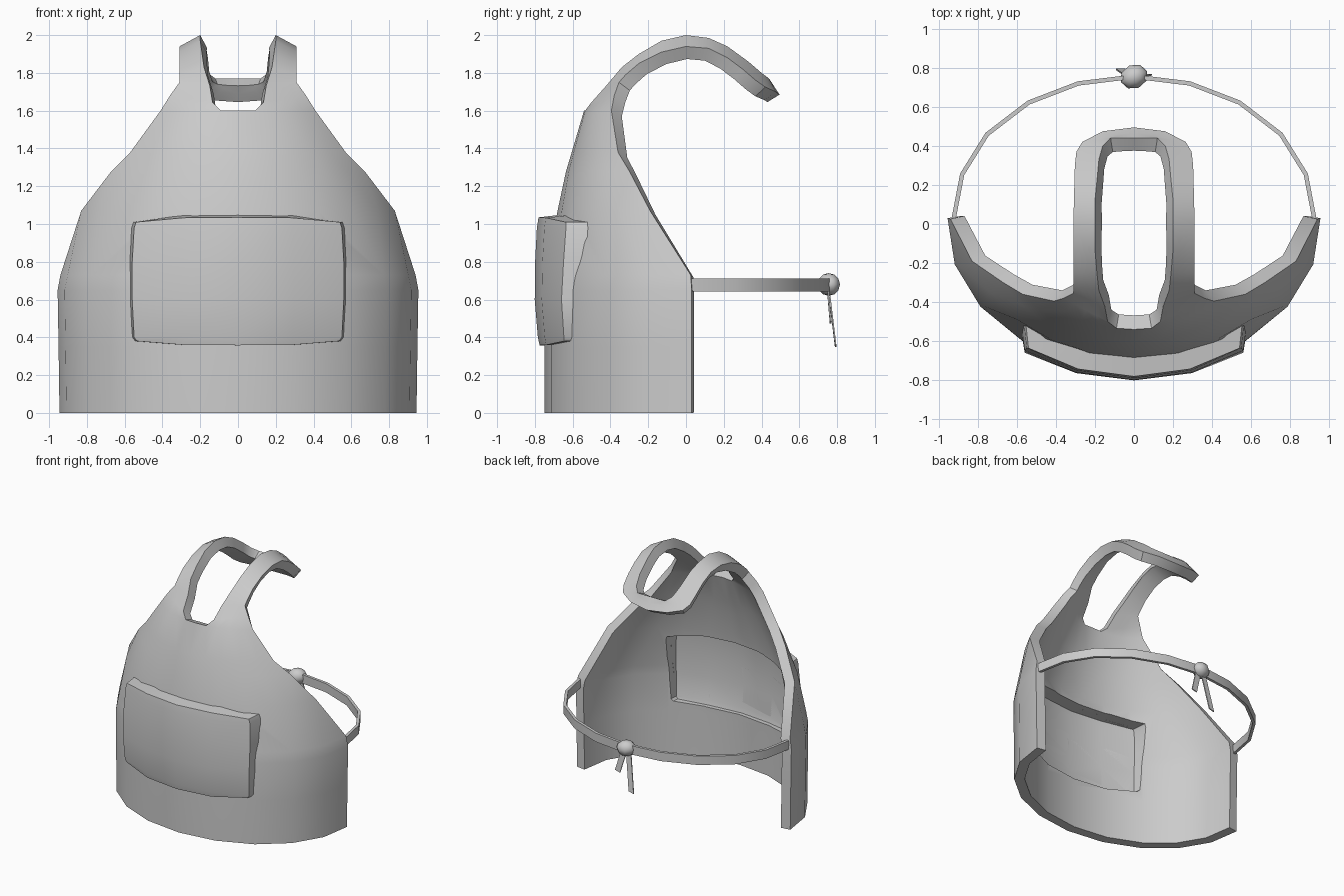
import bpy
from math import sin, cos, acos, sqrt, pi
from mathutils import Vector

if "Cube" in bpy.data.objects:
    bpy.data.objects.remove(bpy.data.objects["Cube"])


def finish(name, verts, faces, mirror=False, thick=0, offset=-1, angle=35):
    me = bpy.data.meshes.new(name)
    me.from_pydata([tuple(v) for v in verts], [], faces)
    ob = bpy.data.objects.new(name, me)
    bpy.context.collection.objects.link(ob)
    bpy.ops.object.select_all(action='DESELECT')
    ob.select_set(True)
    bpy.context.view_layer.objects.active = ob
    if mirror:
        m = ob.modifiers.new("mirror", 'MIRROR')
        m.use_clip = True
        bpy.ops.object.modifier_apply(modifier=m.name)
    if thick:
        s = ob.modifiers.new("thickness", 'SOLIDIFY')
        s.thickness, s.offset, s.use_even_offset = thick, offset, True
        bpy.ops.object.modifier_apply(modifier=s.name)
    bpy.ops.object.shade_smooth_by_angle(angle=angle * pi / 180)
    return ob


def lerp_table(table, z):
    for a, b in zip(table, table[1:]):
        if z <= b[0]:
            t = (z - a[0]) / (b[0] - a[0])
            return [p + (q - p) * t for p, q in zip(a, b)]
    return table[-1]


# Apron body rows: height, edge x, edge y, centre y (each row is part of an ellipse)
ROWS = [(0, .945, .03, -.75), (.35, .95, .03, -.75), (.65, .955, .03, -.745),
        (.73, .94, .025, -.735), (1.07, .83, -.19, -.68), (1.28, .67, -.30, -.635),
        (1.38, .57, -.36, -.605), (1.6, .41, -.395, -.54)]
N = 5


def ellipse(row):
    z, xe, ye, yc = row
    t = acos(ye / yc)
    return t, xe / sin(t), yc


def body_y(x, z):
    t, a, yc = ellipse(lerp_table(ROWS, z))
    return yc * sqrt(max(0, 1 - (x / a) ** 2))


# Neck strap sections: neck-side edge and arm-side edge
STRAP = [((.135, -.50, 1.645), (.36, -.38, 1.68)), ((.15, -.42, 1.735), (.31, -.355, 1.75)),
         ((.18, -.34, 1.83), (.31, -.32, 1.79)), ((.19, -.25, 1.90), (.31, -.25, 1.85)),
         ((.20, -.13, 1.97), (.31, -.13, 1.91)), ((.20, 0, 2.0), (.31, 0, 1.94)),
         ((.20, .12, 1.985), (.308, .12, 1.93)), ((.19, .22, 1.94), (.305, .22, 1.88)),
         ((.18, .33, 1.86), (.303, .30, 1.82)), ((.16, .40, 1.80), (.295, .37, 1.76)),
         ((.12, .44, 1.77), (.265, .42, 1.725)), ((.06, .44, 1.77), (.16, .475, 1.70)),
         ((0, .44, 1.77), (0, .495, 1.685))]

# Apron body with neck strap in one sheet
verts, faces, grid = [], [], []
for row in ROWS:
    t, a, yc = ellipse(row)
    ids = []
    for j in range(N + 1):
        ids.append(len(verts))
        verts.append((a * sin(t * j / N), yc * cos(t * j / N), row[0]))
    grid.append(ids)
for p, q in STRAP:
    ids = [None]
    for j in range(N):
        ids.append(len(verts))
        verts.append(Vector(p).lerp(Vector(q), j / (N - 1)))
    grid.append(ids)
for lo, hi in zip(grid, grid[1:]):
    for j in range(N):
        if hi[j] is not None:
            faces.append((lo[j], lo[j + 1], hi[j + 1], hi[j]))
body = finish("apron_body", verts, faces, mirror=True, thick=.075)

# Pocket sections: height, half width, how far the front stands off the body
POCKET = [(.38, .535, .025), (.40, .55, .035), (.6, .56, .055), (.8, .56, .075),
          (.98, .55, .095), (1.01, .54, .095)]
US = [-1, -.53, 0, .53, 1]


def padded_block(name, shrink, front, back):
    """Block following the body curve; front and back are shifts of its two faces."""
    verts, faces = [], []
    last = len(POCKET) - 1
    n = 2 * len(US)
    for i, (z, w, d) in enumerate(POCKET):
        z = .7 + (z - .7) * (1 - shrink / .32)
        for is_back in (False, True):
            bulge = -.022 if i < 1 else (.04 if is_back else .025) if i == last else 0
            for u in (reversed(US) if is_back else US):
                zz = z + bulge * (1 - u ** 4)
                x = u * (w - shrink + (.015 if is_back else 0))
                verts.append((x, body_y(x, zz) + (back if is_back else front - d), zz))
    for i in range(last):
        for j in range(n):
            k = (j + 1) % n
            faces.append((i * n + j, i * n + k, (i + 1) * n + k, (i + 1) * n + j))
    for j in range(len(US) - 1):
        faces.append((n - 1 - j, n - 2 - j, j + 1, j))
        b = last * n
        faces.append((b + j, b + j + 1, b + n - 2 - j, b + n - 1 - j))
    return finish(name, verts, faces)


# Front pocket, with the matching hollow on the inside of the apron
pocket = padded_block("front_pocket", 0, 0, .03)
cutter = padded_block("pocket_hollow_cutter", .045, .07, .16)
for ob in (body, pocket):
    bpy.context.view_layer.objects.active = ob
    m = ob.modifiers.new("hollow", 'BOOLEAN')
    m.operation, m.solver, m.object = 'DIFFERENCE', 'EXACT', cutter
    bpy.ops.object.select_all(action='DESELECT')
    ob.select_set(True)
    bpy.ops.object.modifier_apply(modifier=m.name)
    bpy.ops.object.shade_smooth_by_angle(angle=35 * pi / 180)
bpy.data.objects.remove(cutter)


# Waist tie and its loose ends: flat ribbons
def ribbon(name, path, side, thick, mirror=False):
    side = Vector(side)
    v = [Vector(p) + s * side for p in path for s in (-1, 1)]
    f = [(2 * i, 2 * i + 1, 2 * i + 3, 2 * i + 2) for i in range(len(path) - 1)]
    return finish(name, v, f, mirror, thick, 0, 25)


TIE = [(.925, .02), (.88, .255), (.752, .46), (.54, .622), (.285, .72), (0, .755)]
ribbon("waist_tie", [(x, y, .677) for x, y in TIE], (0, 0, .035), .022, mirror=True)
ribbon("tie_end_short", [(.02, .75, .66), (.07, .765, .48)], (.022, 0, .006), .008)
ribbon("tie_end_long", [(-.02, .755, .66), (-.07, .792, .355)], (.022, 0, .006), .008)

# Knot
bpy.ops.mesh.primitive_uv_sphere_add(segments=8, ring_count=6, radius=1,
                                     location=(0, .755, .68), rotation=(0, 0, pi / 8))
knot = bpy.context.object
knot.name = "tie_knot"
knot.scale = (.073, .062, .06)
bpy.ops.object.shade_smooth_by_angle(angle=50 * pi / 180)
